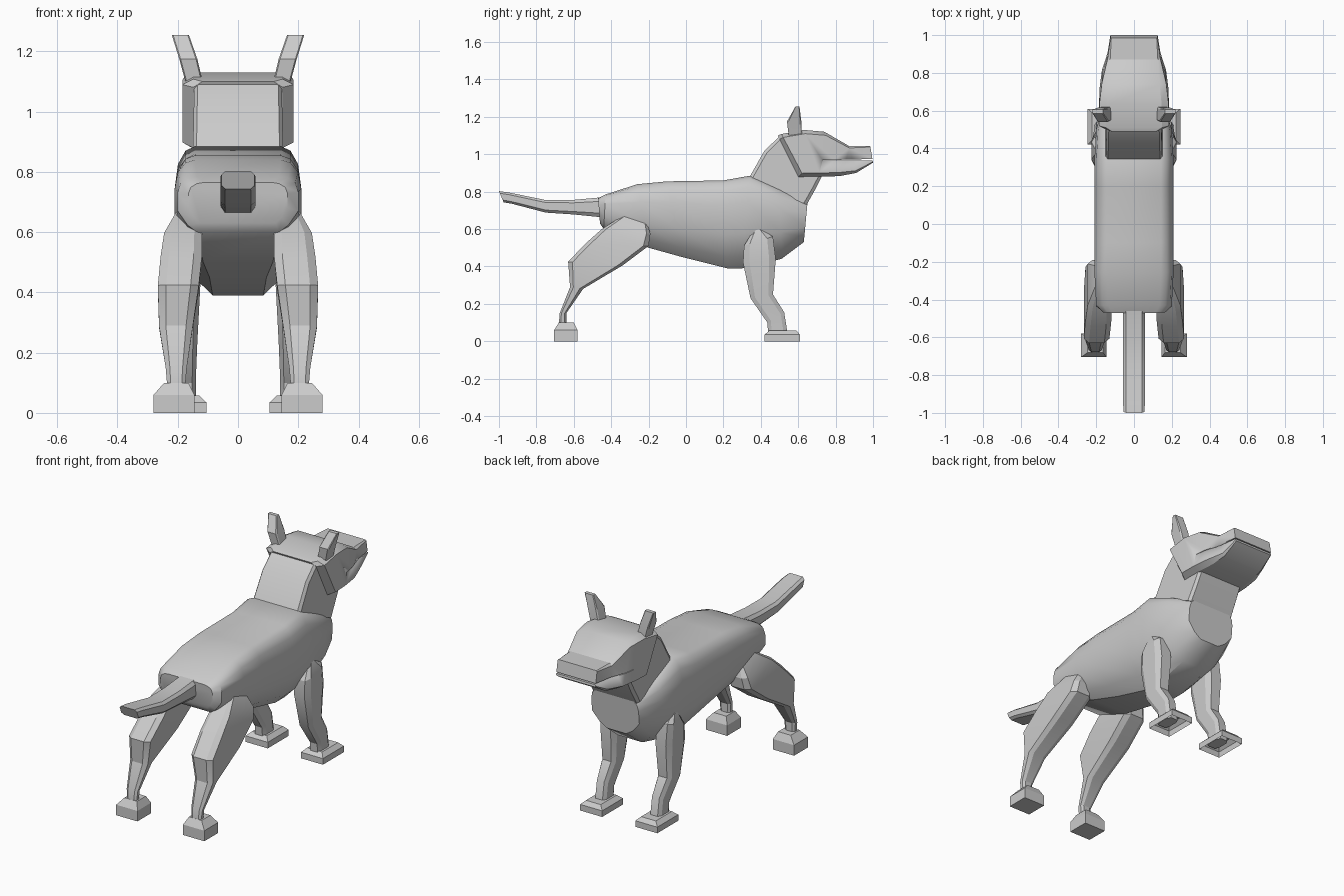
import bpy, bmesh, math

if "Cube" in bpy.data.objects:
    bpy.data.objects.remove(bpy.data.objects["Cube"])

grey = bpy.data.materials.new("plain_grey")
grey.diffuse_color = (0.6, 0.6, 0.6, 1)
grey.use_nodes = True
grey.node_tree.nodes["Principled BSDF"].inputs["Base Color"].default_value = grey.diffuse_color


def octagon(c, d):
    """Half section: c trims the corners sideways, d along the section."""
    return [(0, 1 - c), (d, 1), (1 - d, 1), (1, 1 - c)]


def trunk(b):
    """Rounded half section whose underside has relative width b."""
    return [(0, .68), (.03, .83), (.12, .95), (.28, 1), (.62, 1), (.87, (1 + b) / 2), (1, b)]


def loft(name, rows, angle=25, mirror=False, open_start=False):
    """Skin rows of (start yz, end yz, x min, x max, half section)."""
    bm = bmesh.new()
    rings = []
    for (ay, az), (by, bz), x0, x1, half in rows:
        mid, w = (x0 + x1) / 2, (x1 - x0) / 2
        pts = [(t, s) for t, s in half] + [(t, -s) for t, s in reversed(half)]
        rings.append([bm.verts.new((mid + s * w, ay + t * (by - ay), az + t * (bz - az)))
                      for t, s in pts])
    n = len(rings[0])
    for r, q in zip(rings, rings[1:]):
        for i in range(n):
            j = (i + 1) % n
            bm.faces.new((r[i], r[j], q[j], q[i]))
    if not open_start:
        bm.faces.new(rings[0])
    bm.faces.new(rings[-1])
    bmesh.ops.recalc_face_normals(bm, faces=bm.faces)
    me = bpy.data.meshes.new(name)
    bm.to_mesh(me)
    bm.free()
    me.materials.append(grey)
    ob = bpy.data.objects.new(name, me)
    bpy.context.collection.objects.link(ob)
    bpy.ops.object.select_all(action='DESELECT')
    ob.select_set(True)
    bpy.context.view_layer.objects.active = ob
    bpy.ops.object.shade_smooth_by_angle(angle=math.radians(angle))
    if mirror:
        m = ob.modifiers.new("mirror", 'MIRROR')
        m.use_mirror_merge = False
    return ob


def centred(rows):
    return [(a, b, -w, w, h) for a, b, w, h in rows]


# Trunk, from rump to chest
loft("body", centred([
    ((-.47, .765), (-.46, .63), .165, trunk(.75)),
    ((-.43, .785), (-.44, .60), .20, trunk(.68)),
    ((-.26, .84), (-.20, .50), .21, trunk(.55)),
    ((-.10, .855), (-.02, .45), .21, trunk(.45)),
    ((.20, .86), (.22, .39), .21, trunk(.4)),
    ((.34, .885), (.30, .39), .21, trunk(.4)),
    ((.50, .815), (.51, .44), .20, trunk(.4)),
    ((.65, .745), (.63, .53), .15, trunk(.4)),
]), 35)

# Neck
box = octagon(.08, .05)
loft("neck", centred([
    ((.335, .87), (.645, .73), .15, box),
    ((.42, 1.02), (.69, .81), .147, box),
    ((.50, 1.095), (.73, .89), .145, box),
]))

# Head with chamfered back edge and tapering muzzle
skull = octagon(.2, .08)
head = loft("head", centred([
    ((.49, 1.10), (.61, .86), .148, skull),
    ((.51, 1.108), (.63, .88), .185, skull),
    ((.63, 1.13), (.72, .88), .183, skull),
    ((.74, 1.12), (.82, .883), .17, skull),
    ((.87, 1.045), (.91, .90), .14, octagon(.1, .08)),
    ((.985, 1.043), (1.0, .955), .125, octagon(.04, .05)),
]))

# Thin wedge that cuts the mouth line
cutter = loft("mouth_cutter", centred([
    ((.73, .968), (.73, .966), .3, octagon(0, .2)),
    ((1.05, .976), (1.05, .968), .3, octagon(0, .2)),
]))
cutter.hide_render = True
cutter.hide_viewport = True
cut = head.modifiers.new("mouth", 'BOOLEAN')
cut.operation = 'DIFFERENCE'
cut.solver = 'EXACT'
cut.object = cutter

# Ears
ear = octagon(.15, .1)
loft("ear", [
    ((.55, 1.09), (.62, 1.09), .115, .172, ear),
    ((.54, 1.175), (.617, 1.175), .135, .195, ear),
    ((.585, 1.255), (.607, 1.255), .163, .22, ear),
], mirror=True)

# Tail
tail = octagon(.25, .2)
loft("tail", centred([
    ((-.42, .775), (-.42, .665), .058, tail),
    ((-.47, .768), (-.47, .665), .058, tail),
    ((-.60, .756), (-.60, .678), .058, tail),
    ((-.75, .755), (-.75, .688), .058, tail),
    ((-.95, .796), (-.93, .735), .058, tail),
    ((-1.0, .803), (-.975, .743), .055, tail),
]))

# Hind legs
thigh = octagon(.4, .08)
shin = octagon(.4, .25)
loft("hind_leg", [
    ((-.34, .67), (-.21, .635), .13, .205, thigh),
    ((-.45, .60), (-.19, .575), .12, .245, thigh),
    ((-.54, .52), (-.20, .51), .12, .257, thigh),
    ((-.63, .425), (-.34, .405), .13, .266, thigh),
    ((-.62, .29), (-.55, .28), .15, .262, shin),
    ((-.675, .15), (-.64, .15), .17, .24, shin),
    ((-.68, .09), (-.64, .09), .175, .235, shin),
], mirror=True)

# Front legs
fore = octagon(.35, .2)
loft("front_leg", [
    ((.365, .60), (.40, .60), .14, .205, fore),
    ((.31, .51), (.465, .56), .125, .225, fore),
    ((.305, .42), (.48, .44), .125, .225, fore),
    ((.345, .23), (.465, .25), .135, .22, fore),
    ((.435, .10), (.525, .155), .14, .21, fore),
    ((.44, .03), (.545, .03), .14, .21, fore),
], mirror=True)

# Hind paws: blocks with sloping tops
square = [(0, 1), (1, 1)]
loft("hind_paw", [
    ((-.705, 0), (-.58, 0), .145, .28, square),
    ((-.705, .06), (-.58, .06), .145, .28, square),
    ((-.68, .10), (-.60, .10), .165, .245, square),
], mirror=True)

# Front paws: flat shells, open underneath
loft("front_paw", [
    ((.42, 0), (.61, 0), .105, .245, square),
    ((.42, .035), (.61, .035), .105, .245, square),
    ((.445, .057), (.59, .057), .128, .222, square),
], mirror=True, open_start=True)
